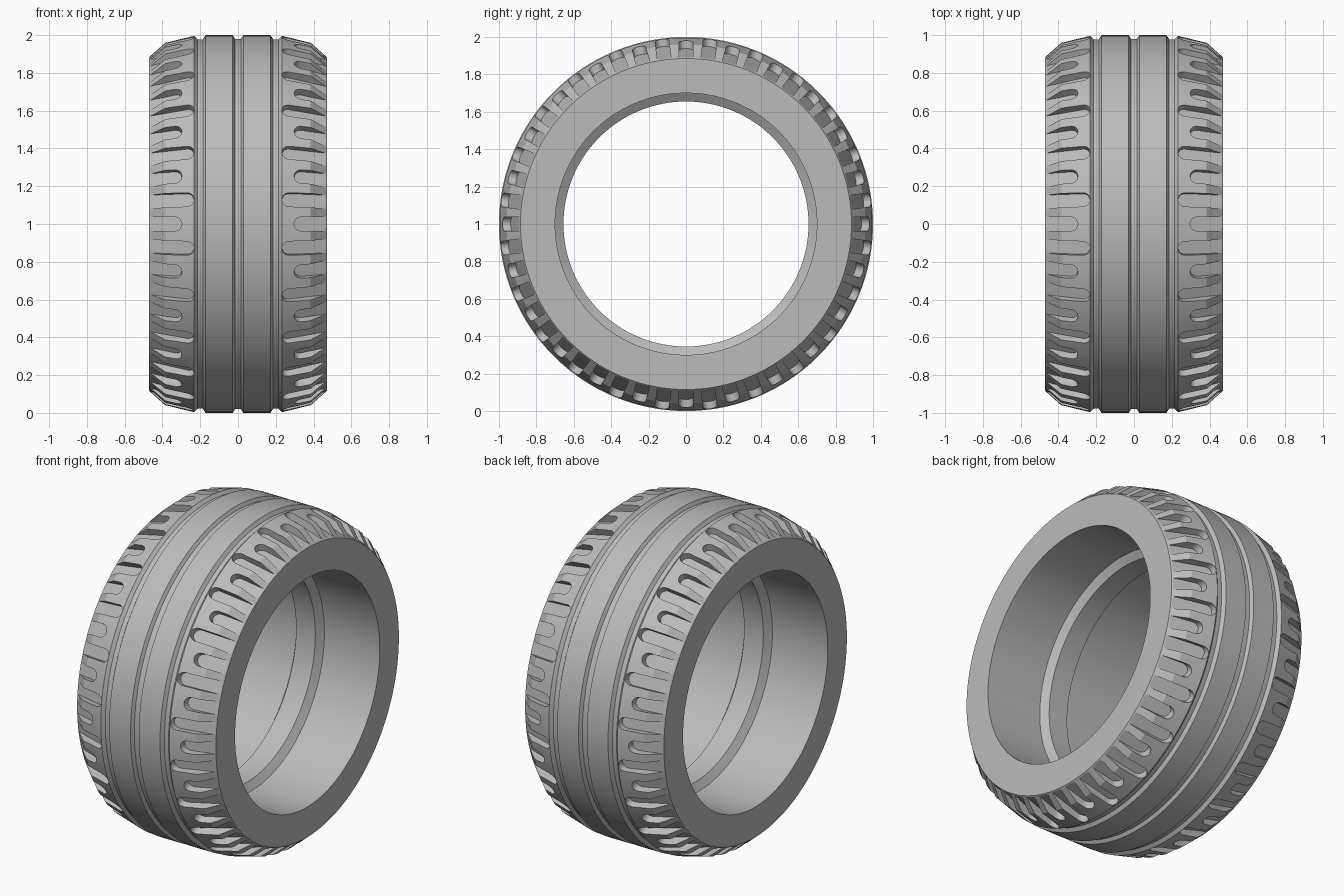
import bpy, bmesh, math
from mathutils import Matrix, Vector

cube = bpy.data.objects.get("Cube")
if cube:
    bpy.data.objects.remove(cube)

rubber = bpy.data.materials.new("grey rubber")
rubber.use_nodes = True
GREY = (0.5, 0.5, 0.5, 1)
rubber.diffuse_color = GREY
rubber.node_tree.nodes["Principled BSDF"].inputs["Base Color"].default_value = GREY

SEGMENTS = 144
PAIRS = 24
AXLE = Vector((0, 0, 1))


def make_object(name, bm):
    bmesh.ops.recalc_face_normals(bm, faces=bm.faces)
    mesh = bpy.data.meshes.new(name)
    bm.to_mesh(mesh)
    bm.free()
    obj = bpy.data.objects.new(name, mesh)
    bpy.context.collection.objects.link(obj)
    mesh.materials.append(rubber)
    return obj


# Tyre body: half cross-section (x, radius), mirrored and spun about the axle
outer = [(0.016, 0.98), (0.028, 1), (0.172, 1), (0.186, 0.978), (0.214, 0.978),
         (0.232, 0.996), (0.385, 0.96), (0.47, 0.885)]
bore = [(0.47, 0.7), (0.095, 0.7), (0.065, 0.655)]
half = outer + bore
profile = half + [(-x, r) for x, r in reversed(half)]

bm = bmesh.new()
rings = []
for i in range(SEGMENTS):
    a = math.tau * (i + 0.5) / SEGMENTS
    rings.append([bm.verts.new((x, r * math.sin(a), 1 + r * math.cos(a))) for x, r in profile])
for i, ring in enumerate(rings):
    following = rings[(i + 1) % SEGMENTS]
    for j in range(len(profile)):
        k = (j + 1) % len(profile)
        bm.faces.new((ring[j], ring[k], following[k], following[j]))
tyre = make_object("tyre", bm)


# Shoulder slots: round-ended prisms whose floor slopes out to the sidewall edge
def floor_radius(x):
    return 0.888 + (0.47 - x) * 0.29


def add_slot(bm, inner_end, angle, side):
    w = 0.037
    outline = [(0.5, -w)]
    for i in range(11):
        a = -math.pi / 2 - math.pi * i / 10
        outline.append((inner_end + w + w * math.cos(a), w * math.sin(a)))
    outline.append((0.5, w))
    turn = Matrix.Translation(AXLE) @ Matrix.Rotation(angle, 4, 'X')
    low = [bm.verts.new(turn @ Vector((side * x, y, floor_radius(x)))) for x, y in outline]
    top = [bm.verts.new(turn @ Vector((side * x, y, 1.1))) for x, y in outline]
    bm.faces.new(low)
    bm.faces.new(top)
    n = len(outline)
    for i in range(n):
        j = (i + 1) % n
        bm.faces.new((low[i], low[j], top[j], top[i]))


bm = bmesh.new()
for side in (-1, 1):
    for i in range(PAIRS):
        step = math.tau / PAIRS
        add_slot(bm, 0.297, i * step, side)
        add_slot(bm, 0.233, (i + 0.5) * step, side)
cutter = make_object("slot_cutter", bm)
cutter.hide_render = True

# Cut the slots, then smooth while keeping the tread edges crisp
cut = tyre.modifiers.new("slots", 'BOOLEAN')
cut.operation = 'DIFFERENCE'
cut.solver = 'EXACT'
cut.object = cutter
bpy.ops.object.select_all(action='DESELECT')
tyre.select_set(True)
bpy.context.view_layer.objects.active = tyre
bpy.ops.object.modifier_apply(modifier=cut.name)
bpy.data.objects.remove(cutter)
bpy.ops.object.shade_smooth_by_angle(angle=math.radians(20))
